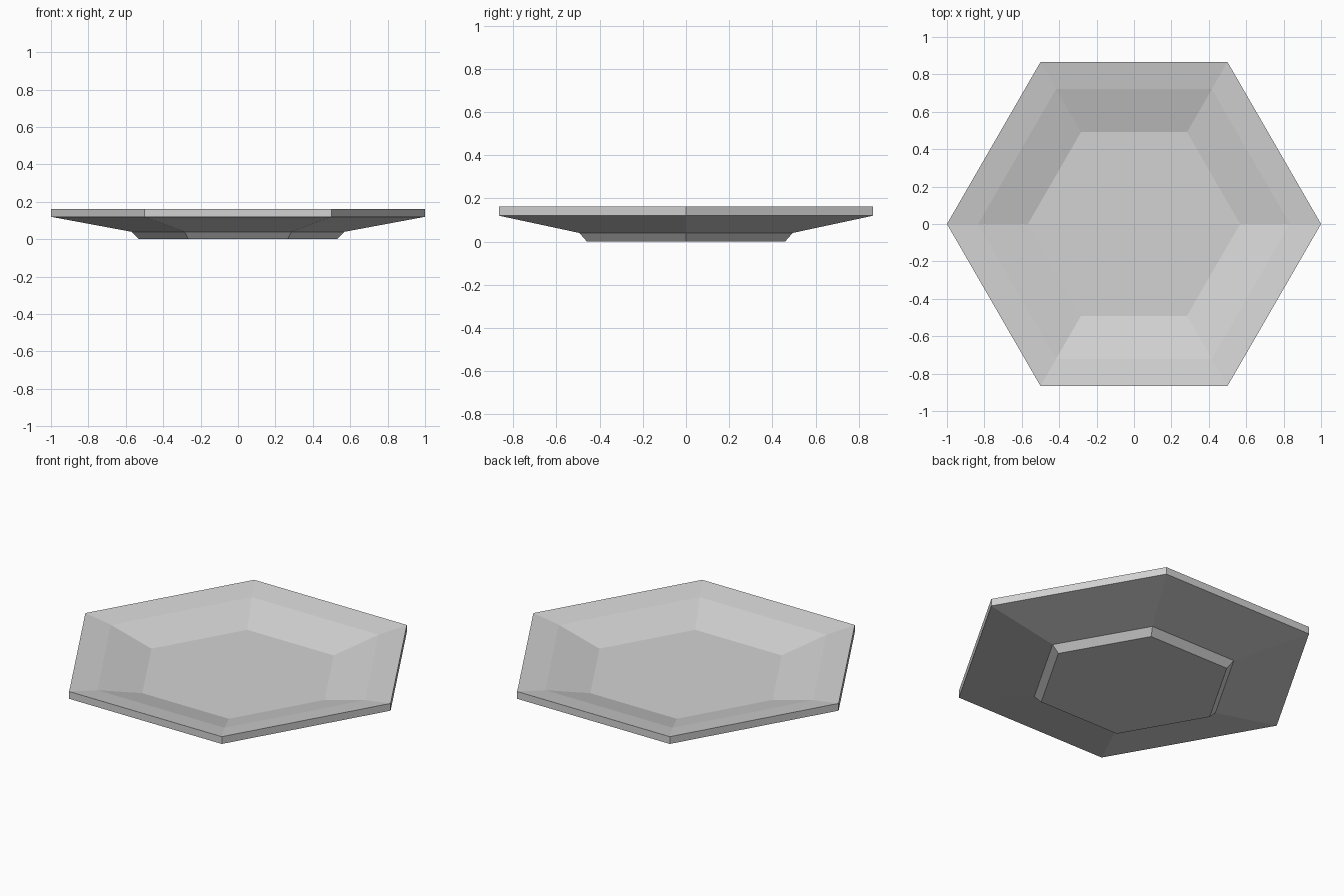
import bpy
import bmesh
from math import cos, sin, tau

default = bpy.data.objects.get("Cube")
if default:
    bpy.data.objects.remove(default, do_unlink=True)

SIDES = 6

# Single flat colour
grey = bpy.data.materials.new("light_grey")
grey.use_nodes = True
colour = (0.65, 0.65, 0.65, 1)
grey.diffuse_color = colour
grey.node_tree.nodes["Principled BSDF"].inputs["Base Color"].default_value = colour

# Dish cross-section as (radius, height), from the foot round to the inner floor
profile = [
    (0.53, 0.0),      # foot base
    (0.57, 0.04),     # foot top
    (1.0, 0.12),      # rim underside
    (1.0, 0.163),     # rim top
    (0.833, 0.138),   # inner rim edge
    (0.567, 0.068),   # inner floor
]


def ring(bm, radius, height):
    return [bm.verts.new((radius * cos(tau * i / SIDES),
                          radius * sin(tau * i / SIDES), height))
            for i in range(SIDES)]


# Hexagonal plate: bridge the rings, then close the base and the floor
bm = bmesh.new()
rings = [ring(bm, r, z) for r, z in profile]
for low, high in zip(rings, rings[1:]):
    for i in range(SIDES):
        j = (i + 1) % SIDES
        bm.faces.new((low[i], low[j], high[j], high[i]))
bm.faces.new(rings[0][::-1])
bm.faces.new(rings[-1])
bmesh.ops.recalc_face_normals(bm, faces=bm.faces[:])

mesh = bpy.data.meshes.new("hexagonal_plate")
bm.to_mesh(mesh)
bm.free()
mesh.materials.append(grey)
plate = bpy.data.objects.new("hexagonal_plate", mesh)
bpy.context.scene.collection.objects.link(plate)
